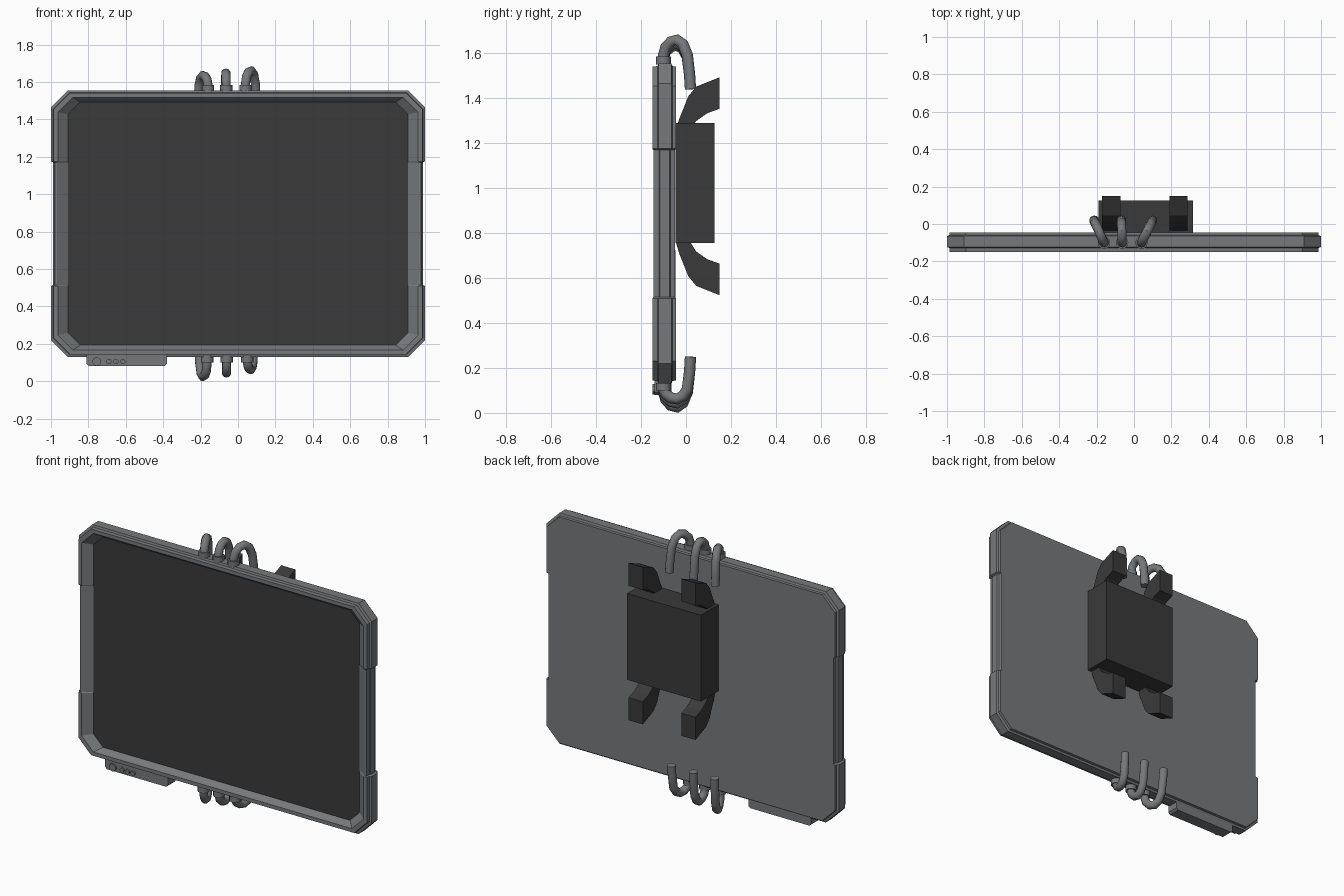
import bpy, bmesh, math
from mathutils import Vector

if "Cube" in bpy.data.objects:
    bpy.data.objects.remove(bpy.data.objects["Cube"])


def material(name, rgb):
    m = bpy.data.materials.new(name)
    m.diffuse_color = (*rgb, 1)
    m.use_nodes = True
    m.node_tree.nodes["Principled BSDF"].inputs["Base Color"].default_value = m.diffuse_color
    return m


GREY = material("metal grey", (0.18, 0.19, 0.197))
DARK = material("dark charcoal", (0.042, 0.042, 0.042))


def finish(name, bm, mat):
    bmesh.ops.recalc_face_normals(bm, faces=bm.faces)
    me = bpy.data.meshes.new(name)
    bm.to_mesh(me)
    bm.free()
    ob = bpy.data.objects.new(name, me)
    bpy.context.collection.objects.link(ob)
    me.materials.append(mat)
    return ob


def loft(name, loops, mat):
    """Skin a list of closed point loops and cap both ends."""
    bm = bmesh.new()
    rings = [[bm.verts.new(p) for p in lp] for lp in loops]
    n = len(rings[0])
    for a, b in zip(rings, rings[1:]):
        for i in range(n):
            j = (i + 1) % n
            bm.faces.new((a[i], a[j], b[j], b[i]))
    bm.faces.new(rings[0])
    bm.faces.new(rings[-1])
    return finish(name, bm, mat)


def box(name, x0, x1, y0, y1, z0, z1, mat):
    loops = [[(x0, y, z0), (x1, y, z0), (x1, y, z1), (x0, y, z1)] for y in (y0, y1)]
    return loft(name, loops, mat)


def cylinder(name, loc, r, depth, axis, mat, sides=12):
    bm = bmesh.new()
    bmesh.ops.create_cone(bm, cap_ends=True, segments=sides, radius1=r, radius2=r, depth=depth)
    rot = Vector((0, 0, 1)).rotation_difference(Vector(axis)).to_matrix().to_4x4()
    bmesh.ops.transform(bm, matrix=rot, verts=bm.verts)
    bmesh.ops.translate(bm, vec=loc, verts=bm.verts)
    return finish(name, bm, mat)


def smooth(ob, angle=40):
    bpy.ops.object.select_all(action='DESELECT')
    ob.select_set(True)
    bpy.context.view_layer.objects.active = ob
    bpy.ops.object.shade_smooth_by_angle(angle=math.radians(angle))


# Frame: chamfered outline with a shallow notch in the middle of each side
CZ, HZ = 0.8425, 0.7125


def outline(dx, dz, c, y, notch, y_mid):
    X, Z, m = 1 - dx, HZ - dz, 0.33
    right = [(X - c, y, -Z), (X, y, -Z + c), (X, y, -m - 0.003), (X - notch, y_mid, -m + 0.003),
             (X - notch, y_mid, m - 0.003), (X, y, m + 0.003), (X, y, Z - c), (X - c, y, Z)]
    left = [(-x, yy, z) for x, yy, z in reversed(right)]
    return [(x, yy, z + CZ) for x, yy, z in right + left]


profile = [  # inset x, inset z, chamfer, y, side notch, y in notch
    (0.014, 0.014, 0.087, -0.045, 0.012, -0.050),
    (0.012, 0.012, 0.088, -0.060, 0.010, -0.068),
    (0.000, 0.000, 0.090, -0.065, 0.012, -0.073),
    (0.000, 0.000, 0.090, -0.123, 0.012, -0.116),
    (0.012, 0.012, 0.088, -0.127, 0.006, -0.121),
    (0.014, 0.014, 0.087, -0.150, 0.007, -0.145),
    (0.037, 0.037, 0.080, -0.150, -0.006, -0.145),
    (0.092, 0.063, 0.065, -0.110, 0.0, -0.110),
]
loft("frame", [outline(*p) for p in profile], GREY)

# Recessed dark screen
loft("screen", [outline(0.092, 0.063, 0.065, y, 0, y) for y in (-0.108, -0.113)], DARK)

# Rear mounting block and its four flared arms
box("rear_block", -0.19, 0.315, -0.046, 0.126, 0.757, 1.29, DARK)
arm = [(-0.045, 0.25), (-0.03, 0.30), (0.01, 0.40), (0.045, 0.443), (0.15, 0.485),
       (0.15, 0.345), (0.095, 0.325), (0.045, 0.29), (0.02, 0.25)]
for side, x0 in (("left", -0.17), ("right", 0.19)):
    for level, s in (("upper", 1), ("lower", -1)):
        loft(f"{level}_{side}_arm",
             [[(x, y, 1.0085 + s * z) for y, z in arm] for x in (x0, x0 + 0.097)], DARK)

# Cables looping from the frame edge round to the back
path = [(-0.10, -0.02), (-0.10, 0.35), (-0.09, 0.68), (-0.066, 0.93), (-0.04, 1.0),
        (-0.014, 0.82), (0.006, 0.35)]


def cable(name, x0, x1, base, s, height, drop):
    pts = [(y, s * h * height) for y, h in path] + [(0.016, -s * drop * 0.45), (0.02, -s * drop)]
    pts = [Vector((x0 + (x1 - x0) * (y + 0.10) / 0.12, y, base + z)) for y, z in pts]
    loops = []
    for i, p in enumerate(pts):
        t = (pts[min(i + 1, len(pts) - 1)] - pts[max(i - 1, 0)]).normalized()
        u = t.cross(Vector((1, 0, 0))).normalized()
        v = t.cross(u)
        loops.append([p + 0.025 * (math.cos(a) * u + math.sin(a) * v)
                      for a in (k * math.tau / 10 for k in range(10))])
    smooth(loft(name, loops, GREY))
    smooth(cylinder(name + "_collar", (x0, -0.10, base + s * 0.013), 0.033, 0.034, (0, 0, 1), GREY))


for i, (x0, x1, h) in enumerate([(-0.16, -0.215, 0.08), (-0.063, -0.067, 0.092), (0.04, 0.10, 0.105)]):
    cable(f"top_cable_{i + 1}", x0, x1, 1.555, 1, h, 0.115)
for i, (x0, x1, h) in enumerate([(-0.165, -0.21, 0.105), (-0.06, -0.063, 0.086), (0.05, 0.085, 0.068)]):
    cable(f"bottom_cable_{i + 1}", x0, x1, 0.13, -1, h, 0.12)

# Control tab under the frame with its round buttons
tab = [(-0.81, 0.15), (-0.81, 0.092), (-0.797, 0.08), (-0.393, 0.08), (-0.38, 0.092), (-0.38, 0.15)]
loft("control_tab", [[(x, y, z) for x, z in tab] for y in (-0.14, -0.065)], GREY)
for i, (x, r) in enumerate([(-0.755, 0.023), (-0.69, 0.014), (-0.653, 0.014), (-0.616, 0.014)]):
    smooth(cylinder(f"button_{i + 1}", (x, -0.142, 0.105), r, 0.016, (0, 1, 0), GREY, 16))
